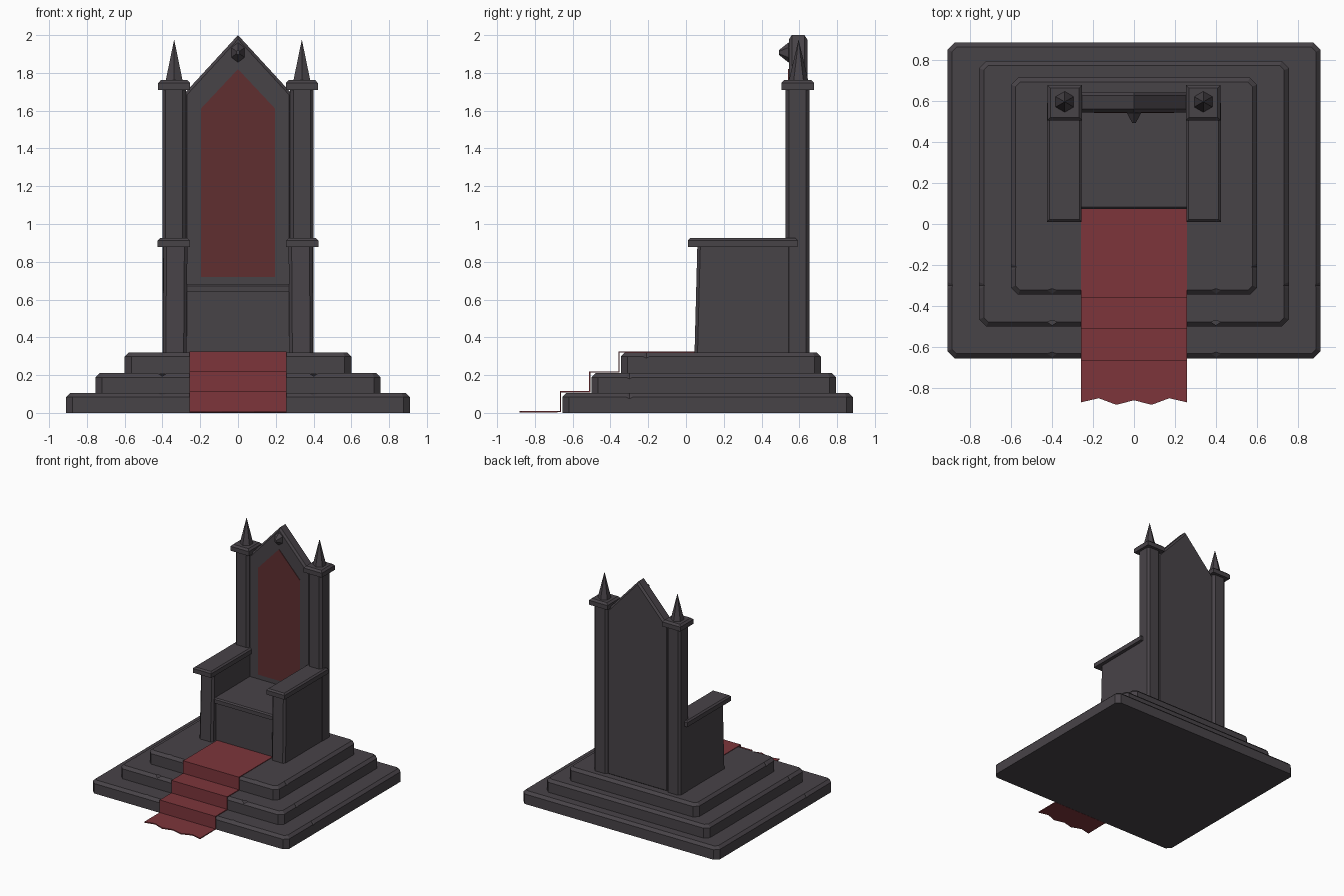
import bpy, bmesh
from math import pi
from mathutils import Matrix, Vector

cube = bpy.data.objects.get("Cube")
if cube:
    bpy.data.objects.remove(cube, do_unlink=True)


def material(name, color):
    m = bpy.data.materials.new(name)
    m.use_nodes = True
    m.diffuse_color = color
    bsdf = m.node_tree.nodes["Principled BSDF"]
    bsdf.inputs["Base Color"].default_value = color
    bsdf.inputs["Roughness"].default_value = 0.9
    return m


STONE = material("dark stone", (0.064, 0.056, 0.064, 1))
CARPET = material("red carpet", (0.205, 0.036, 0.044, 1))
CLOTH = material("dark red cloth", (0.118, 0.028, 0.030, 1))


def finish(name, bm, mat):
    bmesh.ops.recalc_face_normals(bm, faces=bm.faces)
    mesh = bpy.data.meshes.new(name)
    bm.to_mesh(mesh)
    bm.free()
    mesh.materials.append(mat)
    ob = bpy.data.objects.new(name, mesh)
    bpy.context.collection.objects.link(ob)
    return ob


def chamfer(bm, test, width):
    edges = [e for e in bm.edges if test(*(v.co for v in e.verts))]
    bmesh.ops.bevel(bm, geom=edges, offset=width, segments=1, affect='EDGES')


def block(name, x, y, z, corner=0.0, top=0.0, taper=None):
    """Box from ranges, with chamfered uprights and chamfered top rim."""
    bm = bmesh.new()
    bmesh.ops.create_cube(bm, size=1)
    for v in bm.verts:
        v.co = [r[0] if c < 0 else r[1] for c, r in zip(v.co, (x, y, z))]
    if corner:
        chamfer(bm, lambda a, b: abs(a.z - b.z) > 0.01, corner)
    if top:
        chamfer(bm, lambda a, b: min(a.z, b.z) > z[1] - 1e-4, top)
    if taper:
        for v in bm.verts:
            if v.co.z > (z[0] + z[1]) / 2:
                v.co += Vector(taper) * (1 if v.co.y < (y[0] + y[1]) / 2 else 0)
    return finish(name, bm, STONE)


def prism(name, outline, y0, y1, mat, bevel=0.0):
    """Extrude an x-z outline from y0 back to y1."""
    bm = bmesh.new()
    face = bm.faces.new([bm.verts.new((x, y0, z)) for x, z in outline])
    new = bmesh.ops.extrude_face_region(bm, geom=[face])["geom"]
    for v in new:
        if isinstance(v, bmesh.types.BMVert):
            v.co.y = y1
    if bevel:
        chamfer(bm, lambda a, b: abs(a.y - b.y) < 1e-4, bevel)
    return finish(name, bm, mat)


def arch(half, bottom, shoulder, peak):
    return [(-half, bottom), (half, bottom), (half, shoulder), (0, peak), (-half, shoulder)]


def cone(bm, sides, r1, r2, depth, place):
    bmesh.ops.create_cone(bm, cap_ends=True, segments=sides, radius1=r1,
                          radius2=r2, depth=depth, matrix=place)


def chip_step(step, half, front, top, side_y, nick_x):
    """Cut worn dents out of the rim and small nicks out of the front."""
    bm = bmesh.new()
    move, turn = Matrix.Translation, Matrix.Rotation
    for s in (-1, 1):
        for spot, size in (((s * 0.4, front, top), (0.09, 0.03, 0.02)),
                           ((s * half, side_y, top), (0.025, 0.06, 0.03))):
            place = move(spot) @ Matrix.Diagonal((*size, 1))
            for end in (0, pi):
                cone(bm, 4, 1, 0, 1, place @ turn(end, 4, 'X') @ move((0, 0, 0.5)))
        spot = move((s * nick_x, front, top - 0.047))
        cone(bm, 3, 0.028, 0.006, 0.04, spot @ turn(-pi / 2, 4, 'X'))
    bmesh.ops.remove_doubles(bm, verts=bm.verts, dist=1e-5)
    # keep only the outer shell of each double pyramid
    inner = [f for f in bm.faces if len(f.verts) == 4 and abs(f.normal.z) > 0.9]
    bmesh.ops.delete(bm, geom=inner, context='FACES_ONLY')
    cutter = finish("chip_cutter", bm, STONE)
    cutter.hide_render = True
    mod = step.modifiers.new("chips", 'BOOLEAN')
    mod.operation, mod.solver, mod.object = 'DIFFERENCE', 'EXACT', cutter
    graph = bpy.context.evaluated_depsgraph_get()
    step.data = bpy.data.meshes.new_from_object(step.evaluated_get(graph))
    step.modifiers.clear()
    bpy.data.objects.remove(cutter, do_unlink=True)


# Stepped dais with worn edges
steps = [("bottom_step", 0.91, -0.655, 0.885, 0.0, 0.105, -0.3, 0.76),
         ("middle_step", 0.755, -0.50, 0.795, 0.1, 0.21, -0.3, 0.46),
         ("top_step", 0.60, -0.345, 0.715, 0.205, 0.32, -0.21, 0.465)]
for name, half, front, back, z0, z1, side_y, nick_x in steps:
    step = block(name, (-half, half), (front, back), (z0, z1), 0.035, 0.022)
    chip_step(step, half, front, z1, side_y, nick_x)

# Carpet running down the steps, with a ragged front end
path = [(0.09, 0.325), (-0.358, 0.325), (-0.358, 0.22), (-0.513, 0.22),
        (-0.513, 0.115), (-0.668, 0.115), (-0.668, 0.01), (-0.87, 0.01)]
ragged = [0, 0.02, -0.012, 0.01, -0.012, 0.02, 0]
bm = bmesh.new()
rows = []
for i, (y, z) in enumerate(path):
    last = i == len(path) - 1
    rows.append([bm.verts.new((-0.258 + 0.086 * k, y + (r if last else 0), z))
                 for k, r in enumerate(ragged)])
for a, b in zip(rows, rows[1:]):
    for k in range(len(ragged) - 1):
        bm.faces.new((a[k], b[k], b[k + 1], a[k + 1]))
carpet = finish("carpet", bm, CARPET)
if carpet.data.polygons[0].normal.z < 0:
    carpet.data.flip_normals()
solid = carpet.modifiers.new("thickness", 'SOLIDIFY')
solid.thickness, solid.offset = 0.009, -1

# Seat
block("seat_base", (-0.285, 0.285), (0.095, 0.56), (0.31, 0.65))
block("seat", (-0.287, 0.287), (0.072, 0.56), (0.64, 0.682), 0, 0.01)

# Backrest with pointed top and cloth panel
prism("backrest", arch(0.285, 0.31, 1.69, 2.0), 0.545, 0.642, STONE, 0.015)
prism("back_panel", arch(0.195, 0.72, 1.612, 1.82), 0.541, 0.548, CLOTH)

# Gem at the top of the backrest
bm = bmesh.new()
place = Matrix.Translation((0, 0.517, 1.908)) @ Matrix.Diagonal((0.8, 1, 1.05, 1))
place = place @ Matrix.Rotation(pi / 2, 4, 'X')
cone(bm, 6, 0.05, 0.012, 0.05, place)
cone(bm, 6, 0.025, 0.05, 0.03, place @ Matrix.Translation((0, 0, -0.04)))
finish("back_gem", bm, STONE)

# Arms, pillars and spires on both sides
for side, s in (("left", 1), ("right", -1)):
    def span(a, b):
        return tuple(sorted((s * a, s * b)))
    block(side + "_arm", span(0.272, 0.398), (0.045, 0.56), (0.31, 0.885), 0.016, 0,
          (-s * 0.004, 0.015, 0))
    block(side + "_armrest", span(0.255, 0.425), (0.01, 0.59), (0.877, 0.925), 0, 0.012)
    block(side + "_pillar", span(0.275, 0.401), (0.527, 0.654), (0.31, 1.72), 0.018)
    block(side + "_pillar_cap", span(0.253, 0.423), (0.505, 0.678), (1.71, 1.762), 0, 0.015)
    bm = bmesh.new()
    cone(bm, 6, 0.052, 0, 0.22,
         Matrix.Translation((s * 0.338, 0.596, 1.867)))
    finish(side + "_spire", bm, STONE)
